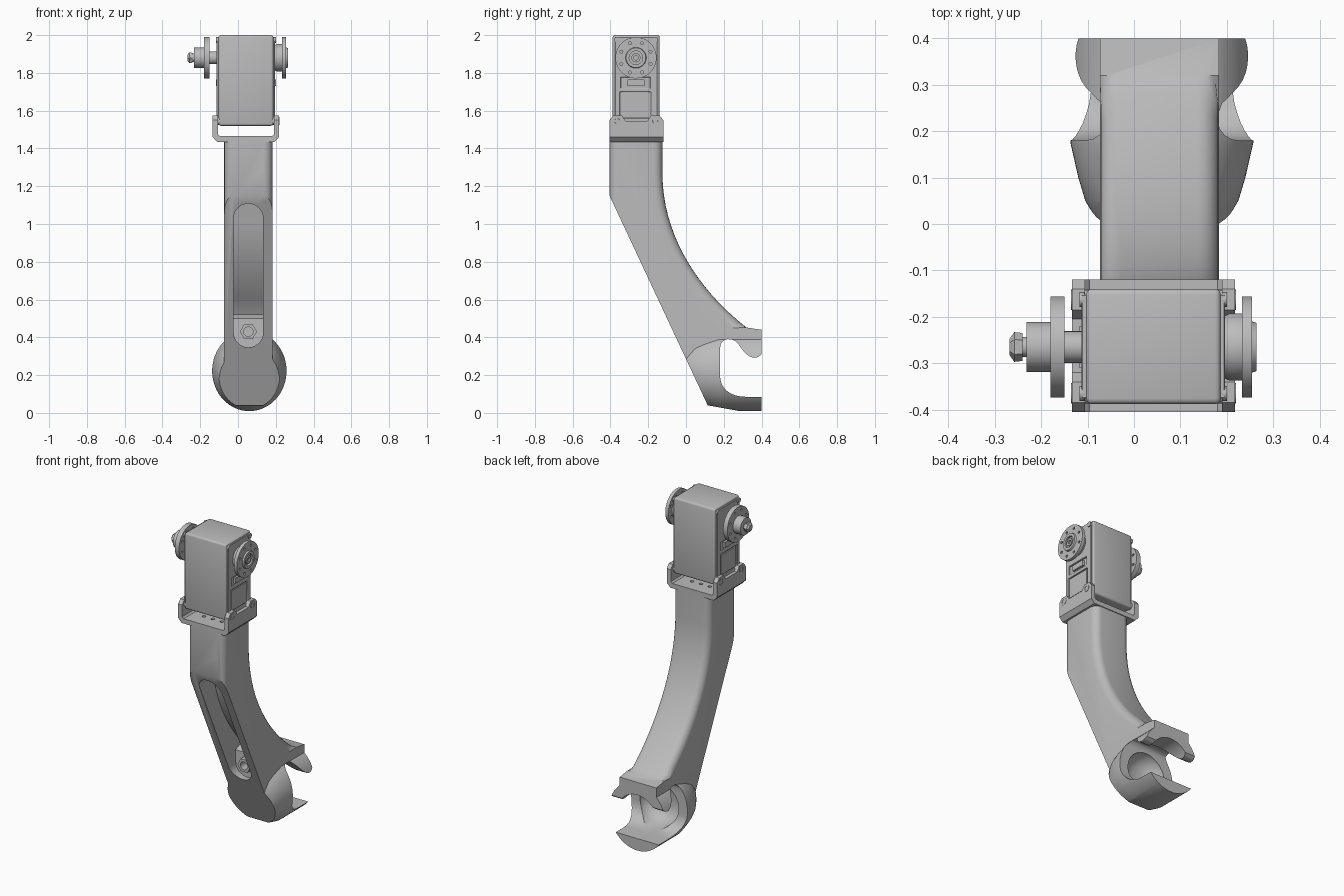
import bpy, bmesh, math
from mathutils import Matrix, Vector

cube = bpy.data.objects.get("Cube")
if cube:
    bpy.data.objects.remove(cube, do_unlink=True)

grey = bpy.data.materials.new("plain_grey")
grey.use_nodes = True
tone = (0.5, 0.5, 0.5, 1)
grey.diffuse_color = tone
grey.node_tree.nodes["Principled BSDF"].inputs["Base Color"].default_value = tone


def finish(name, bm):
    bmesh.ops.recalc_face_normals(bm, faces=bm.faces)
    me = bpy.data.meshes.new(name)
    bm.to_mesh(me)
    bm.free()
    me.materials.append(grey)
    ob = bpy.data.objects.new(name, me)
    bpy.context.collection.objects.link(ob)
    return ob


def prism(name, pts, a, b, axis="x"):
    """Extrude a profile: (y, z) along x, or (x, z) along y."""
    bm = bmesh.new()
    place = (lambda p: (a, p[0], p[1])) if axis == "x" else (lambda p: (p[0], a, p[1]))
    face = bm.faces.new([bm.verts.new(place(p)) for p in pts])
    new = bmesh.ops.extrude_face_region(bm, geom=[face])["geom"]
    step = Vector((b - a, 0, 0)) if axis == "x" else Vector((0, b - a, 0))
    bmesh.ops.translate(bm, vec=step, verts=[v for v in new if isinstance(v, bmesh.types.BMVert)])
    return finish(name, bm)


def box(name, x, y, z):
    return prism(name, [(y[0], z[0]), (y[1], z[0]), (y[1], z[1]), (y[0], z[1])], x[0], x[1])


def lathe(name, rings, centre, axis="x", sides=48, stretch=1.0):
    """Closed solid of (position, radius) rings round an x or y axis."""
    bm = bmesh.new()
    loops = []
    for pos, r in rings:
        loop = []
        for i in range(sides):
            t = math.tau * i / sides
            u, w = centre[0] + r * math.cos(t), centre[1] + r * stretch * math.sin(t)
            loop.append(bm.verts.new((pos, u, w) if axis == "x" else (u, pos, w)))
        loops.append(loop)
    for p, q in zip(loops, loops[1:]):
        for i in range(sides):
            j = (i + 1) % sides
            bm.faces.new((p[i], p[j], q[j], q[i]))
    bm.faces.new(loops[0])
    bm.faces.new(loops[-1])
    return finish(name, bm)


def apply(ob):
    dg = bpy.context.evaluated_depsgraph_get()
    me = bpy.data.meshes.new_from_object(ob.evaluated_get(dg))
    ob.modifiers.clear()
    ob.data = me


def boolean(ob, other, op):
    m = ob.modifiers.new("cut", "BOOLEAN")
    m.operation, m.object, m.solver = op, other, "EXACT"
    apply(ob)
    bpy.data.objects.remove(other, do_unlink=True)


def bevel(ob, width, segments=3, angle=50):
    m = ob.modifiers.new("bevel", "BEVEL")
    m.width, m.segments = width, segments
    m.limit_method, m.angle_limit = "ANGLE", math.radians(angle)
    apply(ob)


def bezier(p0, p1, p2, p3, n=18):
    return [tuple((1-t)**3*a + 3*t*(1-t)**2*b + 3*t*t*(1-t)*c + t**3*d
                  for a, b, c, d in zip(p0, p1, p2, p3)) for t in (i / n for i in range(n + 1))]


def arc(cx, cz, r, start, end, n=10):
    return [(cx + r * math.cos(math.radians(start + (end - start) * i / n)),
             cz + r * math.sin(math.radians(start + (end - start) * i / n))) for i in range(n + 1)]


# Arm and cup: rounded bar joined to a flared cup, trimmed by the side outline
MID = 0.055
back = bezier((-0.125, 1.26), (-0.12, 0.92), (0.08, 0.64), (0.32, 0.452))
arm = prism("arm", [(-0.405, 0.22), (-0.405, 1.44), (-0.125, 1.44)] + back +
            [(0.40, 0.44), (0.40, 0.38), (0.24, 0.38), (0.16, 0.22)], MID - 0.128, MID + 0.128)
bm = bmesh.new()
bm.from_mesh(arm.data)
long_edges = [e for e in bm.edges if abs(e.verts[0].co.x - e.verts[1].co.x) < 1e-5
              and all(v.co.z > 0.44 or v.co.y < -0.4 for v in e.verts)
              and not all(v.co.z > 1.43 for v in e.verts)]
bmesh.ops.bevel(bm, geom=long_edges, offset=0.045, segments=5, profile=0.5, affect="EDGES")
bm.to_mesh(arm.data)
bm.free()

cup = lathe("cup", [(-0.10, 0.10), (0.0, 0.135), (0.05, 0.165), (0.10, 0.18), (0.175, 0.197), (0.45, 0.197)],
            (0.06, 0.222), "y", 64, 1.08)
boolean(arm, cup, "UNION")
jaw = (bezier((0.40, 0.31), (0.36, 0.27), (0.32, 0.30), (0.28, 0.36), 8)
       + bezier((0.26, 0.382), (0.22, 0.40), (0.18, 0.39), (0.18, 0.34), 6)
       + bezier((0.18, 0.20), (0.18, 0.13), (0.23, 0.085), (0.32, 0.085), 8))
outline = prism("outline", [(-0.405, 1.45), (-0.405, 1.15), (0.115, 0.04), (0.28, 0.01), (0.40, 0.01),
                            (0.40, 0.085)] + jaw[::-1] + [(0.40, 0.44)] +
                [(y + 0.002, z + 0.002) for y, z in back[::-1]] + [(-0.123, 1.45)], -0.5, 0.6)
boolean(arm, outline, "INTERSECT")

# Hollow of the cup, screw hole and the long front slot
hollow = lathe("hollow", [(0.095, 0.05), (0.105, 0.085), (0.13, 0.115), (0.17, 0.135), (0.5, 0.14)],
               (0.06, 0.222), "y", 48, 1.0)
boolean(arm, hollow, "DIFFERENCE")
slot = prism("slot", arc(MID, 1.03, 0.078, 0, 180, 14) + arc(MID, 0.425, 0.078, 180, 360, 14), -0.6, 0.5, "y")
floor = prism("slot_floor", [(-0.5, 1.2), (-0.25, 1.2)] + [(y - 0.10, z - 0.06) for y, z in back[3:14]] +
              [(0.06, 0.52), (0.01, 0.50), (0.01, 0.3), (-0.5, 0.3)], -0.3, 0.4)
boolean(slot, floor, "INTERSECT")
boolean(arm, slot, "DIFFERENCE")
boolean(arm, lathe("screw_hole", [(-0.1, 0.025), (0.22, 0.025)], (MID, 0.43), "y", 16), "DIFFERENCE")
nut = lathe("hex_nut", [(-0.02, 0.045), (0.02, 0.045)], (MID, 0.43), "y", 6)
boolean(nut, lathe("nut_bore", [(-0.1, 0.025), (0.1, 0.025)], (MID, 0.43), "y", 16), "DIFFERENCE")

# U-shaped bracket with screw ears
bracket = prism("bracket", [(-0.134, 1.46), (-0.11, 1.435), (0.194, 1.435), (0.218, 1.46), (0.218, 1.575),
                            (0.19, 1.575), (0.19, 1.475), (0.18, 1.465), (-0.096, 1.465), (-0.106, 1.475),
                            (-0.106, 1.575), (-0.134, 1.575)], -0.405, -0.12, "y")
ears = [(-0.405, 1.43), (-0.12, 1.43), (-0.12, 1.55), (-0.14, 1.575), (-0.185, 1.575), (-0.205, 1.545)]
ears += [(-0.525 - y, z) for y, z in ears[:1:-1]]
boolean(bracket, prism("ear_outline", ears, -0.3, 0.4), "INTERSECT")
for x in (-0.02, 0.042, 0.104):
    for y in (-0.31, -0.21):
        hole = lathe("hole", [(0, 0.011), (0.02, 0.011)], (x, y), "x", 12)
        hole.data.transform(Matrix(((0, 1, 0, 0), (0, 0, 1, 0), (1, 0, 0, 1.452), (0, 0, 0, 1))))
        boolean(bracket, hole, "DIFFERENCE")

# Motor case with raised covers on both sides
case = box("motor_case", (-0.103, 0.187), (-0.388, -0.14), (1.52, 2.0))
bevel(case, 0.012)
for side, x0, x1 in (("right", -0.113, -0.10), ("left", 0.184, 0.196)):
    plate = box(side + "_cover", (x0, x1), (-0.376, -0.152), (1.53, 1.99))
    boolean(plate, box("window", (-0.3, 0.4), (-0.35, -0.185), (1.56, 1.70)), "DIFFERENCE")
    boolean(plate, box("port", (-0.3, 0.4), (-0.345, -0.19), (1.72, 1.775)), "DIFFERENCE")
    bevel(plate, 0.004, 1)
    out = x0 if side == "right" else x1
    s = -1 if side == "right" else 1
    box(side + "_label", sorted((out - s * 0.012, out - s * 0.002)), (-0.342, -0.193), (1.568, 1.692))
    box(side + "_connector", sorted((out - s * 0.012, out + s * 0.004)), (-0.31, -0.22), (1.73, 1.765))
    for y in (-0.365, -0.163):
        lathe(side + "_case_screw", [(out - s * 0.006, 0.016), (out + s * 0.004, 0.016)], (y, 1.975), "x", 12)
        wall = -0.134 if s < 0 else 0.218
        lathe(side + "_bracket_screw", [(wall - s * 0.045, 0.022), (wall + s * 0.002, 0.022),
              (wall + s * 0.002, 0.014), (wall - s * 0.006, 0.012)], (y, 1.545), "x", 16)

# Drive discs, each drilled with a ring of holes
AXLE = (-0.265, 1.88)
discs = {"left": [(0.19, 0.065), (0.205, 0.072), (0.233, 0.072), (0.233, 0.109), (0.254, 0.109),
                  (0.254, 0.055), (0.264, 0.052)],
         "right": [(-0.10, 0.034), (-0.15, 0.034), (-0.15, 0.109), (-0.18, 0.109), (-0.18, 0.054), (-0.232, 0.054)]}
for side, rings in discs.items():
    disc = lathe(side + "_drive_disc", rings, AXLE)
    span = (0.225, 0.3) if side == "left" else (-0.2, -0.14)
    for i in range(8):
        t = math.tau * (i + 0.5) / 8
        spot = (AXLE[0] + 0.084 * math.cos(t), AXLE[1] + 0.084 * math.sin(t))
        boolean(disc, lathe("drill", [(span[0], 0.008), (span[1], 0.008)], spot, "x", 10), "DIFFERENCE")
    if side == "left":
        boolean(disc, lathe("recess", [(0.25, 0.036), (0.3, 0.036)], AXLE, "x", 24), "DIFFERENCE")
lathe("left_axle_screw", [(0.245, 0.024), (0.262, 0.024), (0.262, 0.012), (0.252, 0.012)], AXLE, "x", 16)
lathe("right_axle_stub", [(-0.225, 0.022), (-0.245, 0.022)], AXLE, "x", 16)
lathe("right_axle_nut", [(-0.24, 0.03), (-0.258, 0.032), (-0.268, 0.018)], AXLE, "x", 6)

# Smooth shading with sharp edges kept
bpy.ops.object.select_all(action="DESELECT")
for ob in bpy.context.collection.objects:
    if ob.type == "MESH" and grey.name in ob.data.materials:
        ob.select_set(True)
        bpy.context.view_layer.objects.active = ob
bpy.ops.object.shade_smooth_by_angle(angle=math.radians(32))
